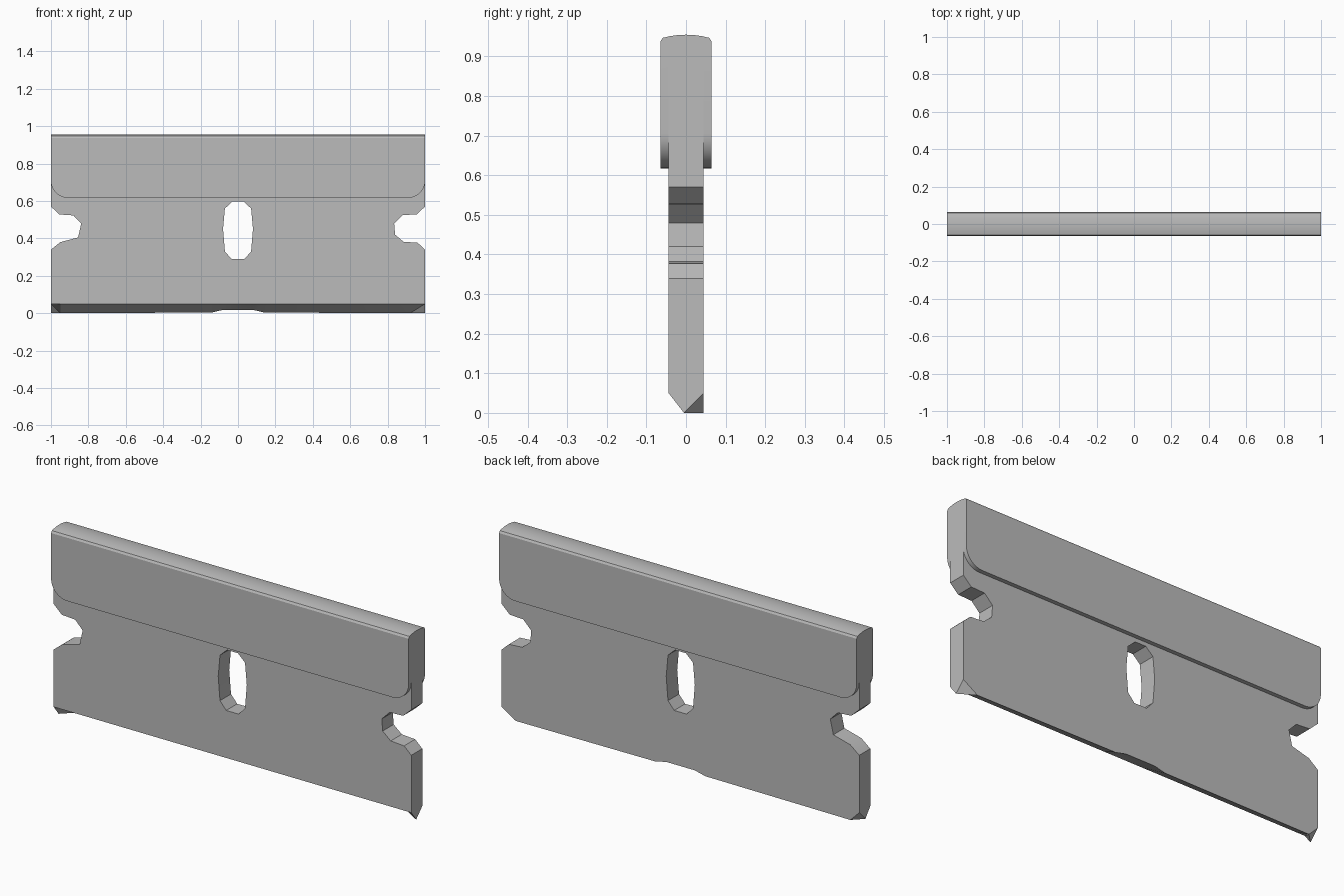
import bpy, bmesh, math
from mathutils import Vector

if "Cube" in bpy.data.objects:
    bpy.data.objects.remove(bpy.data.objects["Cube"])

steel = bpy.data.materials.new("steel_grey")
steel.diffuse_color = (0.5, 0.5, 0.5, 1)
steel.use_nodes = True
steel.node_tree.nodes["Principled BSDF"].inputs["Base Color"].default_value = steel.diffuse_color


def plate(name, loops, half):
    """Extrude x-z outlines (first is the outer one, others are holes) along y."""
    cu = bpy.data.curves.new(name, 'CURVE')
    cu.dimensions = '2D'
    cu.fill_mode = 'BOTH'
    cu.extrude = half
    for pts in loops:
        s = cu.splines.new('POLY')
        s.points.add(len(pts) - 1)
        for p, (x, z) in zip(s.points, pts):
            p.co = (x, z, 0, 1)
        s.use_cyclic_u = True
    ob = bpy.data.objects.new(name, cu)
    bpy.context.collection.objects.link(ob)
    bpy.ops.object.select_all(action='DESELECT')
    ob.select_set(True)
    bpy.context.view_layer.objects.active = ob
    bpy.ops.object.convert(target='MESH')
    ob = bpy.context.view_layer.objects.active
    bm = bmesh.new()
    bm.from_mesh(ob.data)
    for v in bm.verts:
        v.co = Vector((v.co.x, -v.co.z, v.co.y))
    bmesh.ops.remove_doubles(bm, verts=bm.verts, dist=1e-4)
    return ob, bm


def finish(ob, bm, angle):
    bmesh.ops.recalc_face_normals(bm, faces=bm.faces)
    bm.to_mesh(ob.data)
    bm.free()
    ob.data.materials.clear()
    ob.data.materials.append(steel)
    bpy.ops.object.select_all(action='DESELECT')
    ob.select_set(True)
    bpy.context.view_layer.objects.active = ob
    bpy.ops.object.shade_smooth_by_angle(angle=math.radians(angle))


# blade: outline with end notches, centre slot and relieved cutting edge
T = 0.044
right_notch = [(1, .34), (.96, .377), (.885, .382), (.84, .42), (.835, .48),
               (.88, .525), (.955, .528), (1, .57)]
left_notch = [(-1, .57), (-.955, .528), (-.88, .523), (-.838, .48), (-.855, .405),
              (-.95, .38), (-1, .34)]
edge = [(-1, .05), (-.95, 0), (-.14, .004), (-.08, .018), (.08, .018),
        (.14, .004), (.92, 0), (1, .05)]
slot = [(.035, .29), (.07, .33), (.08, .45), (.07, .56), (.03, .597),
        (-.03, .597), (-.07, .56), (-.08, .45), (-.07, .33), (-.035, .29)]
blade, bm = plate("blade", [edge + right_notch + [(1, .9), (-1, .9)] + left_notch, slot], T)
for v in bm.verts:                       # ground bevel on the front
    if v.co.y < 0 and v.co.z < .05:
        v.co.z = .05
finish(blade, bm, 25)

# pointed tips where the cutting edge meets each end
for side, inner in ((-1, -.95), (1, .92)):
    me = bpy.data.meshes.new("edge_tip")
    ob = bpy.data.objects.new("edge_tip", me)
    bpy.context.collection.objects.link(ob)
    bm = bmesh.new()
    for co in ((side, -T, .05), (side, T, .05), (side, -.005, 0), (inner, T, 0)):
        bm.verts.new(co)
    bmesh.ops.convex_hull(bm, input=bm.verts)
    finish(ob, bm, 10)

# spine: folded cap with rounded lower corners and a domed top
R, W, LOW, SHOULDER = .09, .065, .617, .937
arc = [(math.sin(a) * R, R - math.cos(a) * R)
       for a in (math.radians(i * 90 / 8) for i in range(9))]
right = [(1 - R + x, LOW + z) for x, z in arc]
outline = right + [(1, SHOULDER), (-1, SHOULDER)] + [(-x, z) for x, z in reversed(right)]
spine, bm = plate("spine", [outline], W)
cross = [e for e in bm.edges if all(abs(v.co.z - SHOULDER) < 1e-4 for v in e.verts)
         and abs(e.verts[0].co.y - e.verts[1].co.y) > W]
bmesh.ops.subdivide_edges(bm, edges=cross, cuts=7, use_grid_fill=True)
dome = [(0, .955), (.022, .954), (.042, .951), (.059, .947), (W, SHOULDER)]
for v in bm.verts:
    if abs(v.co.z - SHOULDER) < 1e-4:
        y, z = dome[round(abs(v.co.y) / W * 4)]
        v.co.y, v.co.z = math.copysign(y, v.co.y), z
finish(spine, bm, 30)
